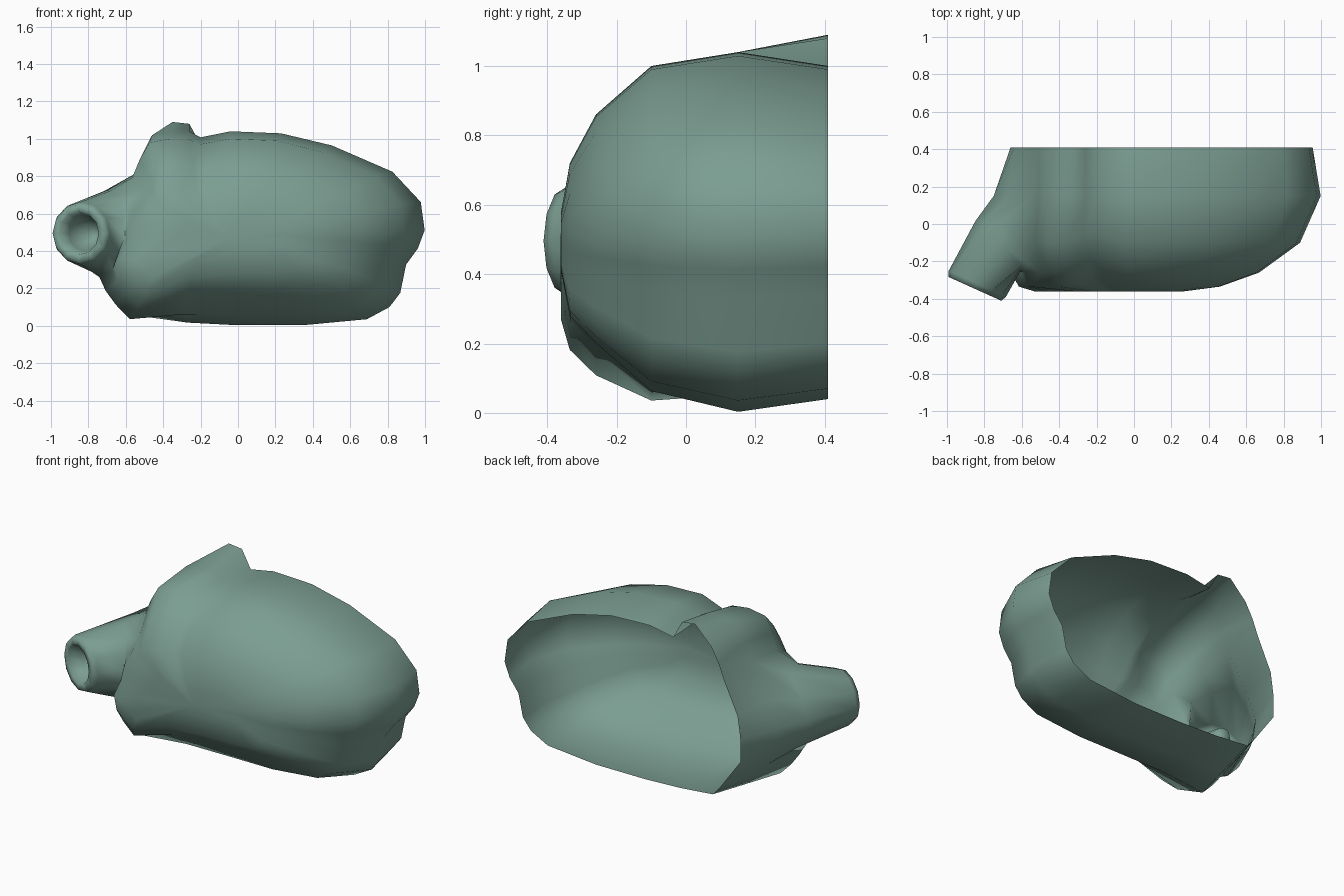
import bpy, bmesh, math
from mathutils import Vector

cube = bpy.data.objects.get("Cube")
if cube:
    bpy.data.objects.remove(cube)

# One flat colour
mat = bpy.data.materials.new("sage_green")
mat.use_nodes = True
colour = (0.2, 0.34, 0.285, 1)
mat.diffuse_color = colour
mat.node_tree.nodes["Principled BSDF"].inputs["Base Color"].default_value = colour

# Outline of the open back rim, from the left end over the top
rim = [(.955, .51), (.935, .65), (.79, .8), (.48, .93), (.22, .99), (-.04, 1),
       (-.2, .97), (-.26, 1.08), (-.35, 1.09), (-.46, .98), (-.51, .89), (-.55, .79),
       (-.64, .6), (-.66, .46), (-.66, .32), (-.58, .21), (-.53, .14), (-.47, .07),
       (-.25, .05), (0, .04), (.33, .04), (.66, .07), (.775, .13),
       (.83, .2), (.86, .34), (.92, .42)]
PORT_TOP, PORT_LOW = 11, 15      # columns where the spout leaves the shell
MID = 0.5

# Each ring: depth, then scale to the left, right, top, bottom,
# and the outward and downward scale of the bulging bottom corner
rings = [(.41, 1, 1, 1, 1, 1, 1),
         (.15, 1.045, 1, 1.08, 1.08, 1.12, 1.04),
         (-.1, .93, 1.03, 1, .95, 1.23, 1.08),
         (-.26, .7, .91, .72, .65, 1.13, .91),
         (-.335, .48, .86, .44, .48, 1.04, .74),
         (-.36, .28, .5, .16, .2, .94, .54)]


def clamp(t):
    return min(max(t, 0), 1)


def ring_point(row, x, z):
    y, s_left, s_right, s_top, s_bottom, s_out, s_down = rings[row]
    if row:
        z = min(z, 1)
    low = s_bottom + (s_down - s_bottom) * clamp((-x - .2) / .27)
    wide = s_right + (s_out - s_right) * clamp((.4 - z) / .2) * clamp(-x / .4)
    px = x * (s_left if x > 0 else wide)
    pz = MID + (z - MID) * (s_top if z > MID else low)
    # swelling of the wall toward the spout
    if row == 1 and x < -.5:
        px -= .09 * math.exp(-((z - .46) / .15) ** 2)
    # shallow fold between the sleeve and the main sack
    if 1 < row < 5 and z > MID:
        y += .04 * math.exp(-((px + .22) / .08) ** 2)
    return Vector((px, y, pz))


bm = bmesh.new()
cols = len(rim)
grid = [[bm.verts.new(ring_point(r, x, z)) for x, z in rim] for r in range(len(rings))]

# Shell skin, leaving a port for the spout
for r in range(len(rings) - 1):
    for c in range(cols):
        if r in (1, 2) and PORT_TOP <= c < PORT_LOW:
            continue
        d = (c + 1) % cols
        bm.faces.new((grid[r][c], grid[r][d], grid[r + 1][d], grid[r + 1][c]))

# Closed front of the shell
tip = bm.verts.new((-.05, -.362, .46))
for c in range(cols):
    bm.faces.new((grid[-1][c], grid[-1][(c + 1) % cols], tip))

# Spout grown from the edge of the port
span = range(PORT_TOP, PORT_LOW + 1)
port = ([grid[1][c] for c in span] + [grid[2][PORT_LOW]]
        + [grid[3][c] for c in reversed(span)] + [grid[2][PORT_TOP]])
axis = Vector((-.41, -.91, 0)).normalized()
side = Vector((-axis.y, axis.x, 0))
mouth = Vector((-.85, -.347, .495))


def circle(radius, depth):
    pts = []
    for k in range(len(port)):
        a = math.radians(120 + 30 * k)
        pts.append(mouth - axis * depth
                   + radius * (side * math.cos(a) + Vector((0, 0, math.sin(a)))))
    return pts


def join(loop, points):
    new = [bm.verts.new(p) for p in points]
    n = len(loop)
    for k in range(n):
        j = (k + 1) % n
        bm.faces.new((loop[k], loop[j], new[j], new[k]))
    return new


neck = [v.co.lerp(p, .55) for v, p in zip(port, circle(.175, .2))]
loop = join(port, neck)
for radius, depth in ((.168, .03), (.155, 0), (.115, 0), (.095, .08), (.04, .22)):
    loop = join(loop, circle(radius, depth))
bm.faces.new(loop)

# Remove the unused middle of the port
bmesh.ops.delete(bm, geom=[v for v in bm.verts if not v.link_faces], context='VERTS')
bmesh.ops.recalc_face_normals(bm, faces=bm.faces)

mesh = bpy.data.meshes.new("sack_shell")
bm.to_mesh(mesh)
bm.free()
mesh.materials.append(mat)
shell = bpy.data.objects.new("sack_shell_with_spout", mesh)
bpy.context.collection.objects.link(shell)
bpy.ops.object.select_all(action='DESELECT')
bpy.context.view_layer.objects.active = shell
shell.select_set(True)
bpy.ops.object.shade_smooth_by_angle(angle=math.radians(120))
